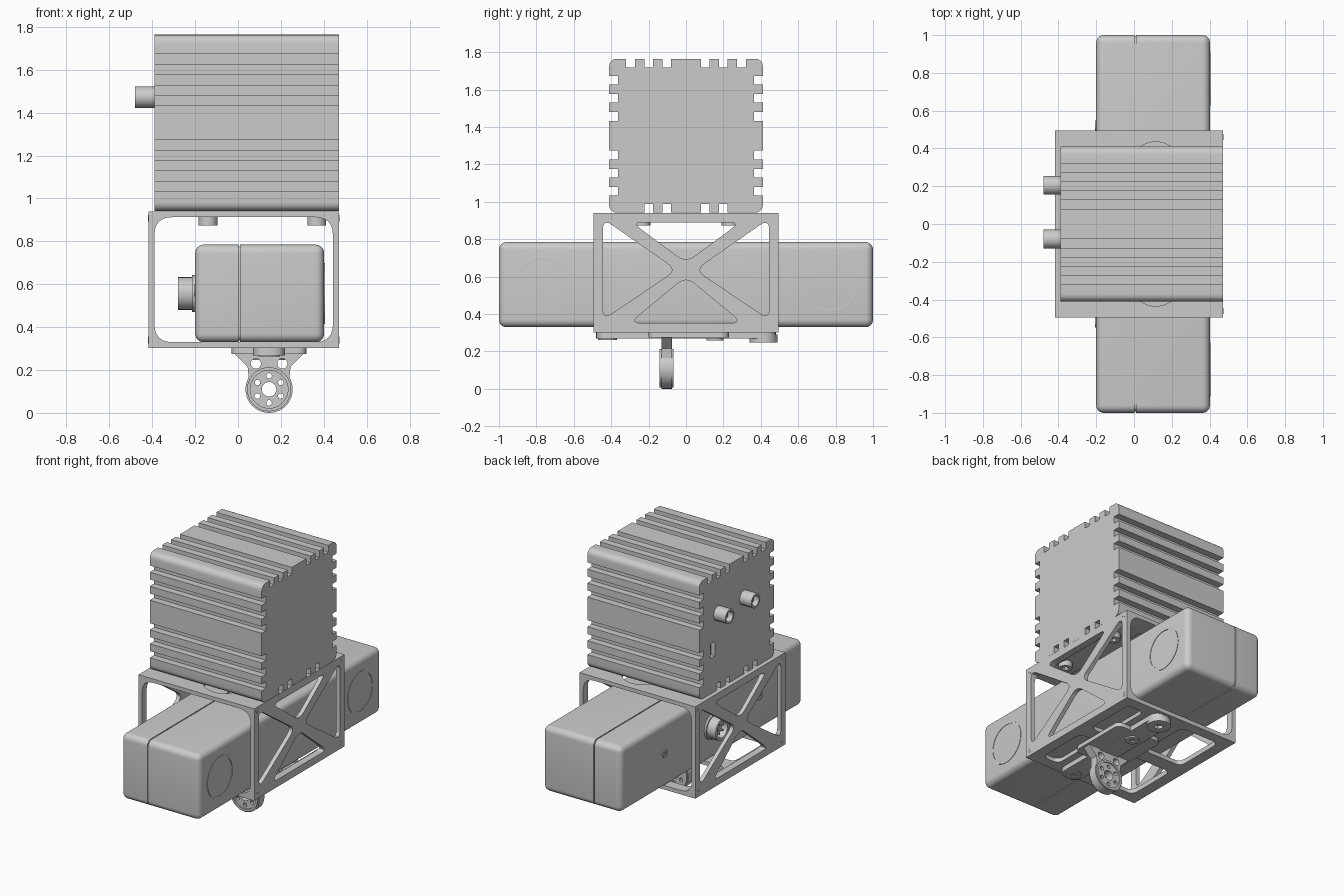
import bpy, bmesh, math
from mathutils import Vector, Matrix

if "Cube" in bpy.data.objects:
    bpy.data.objects.remove(bpy.data.objects["Cube"])

# Local (u, v, w) -> world: profile plane plus extrusion axis
AXES = {
    'X': Matrix(((0, 0, 1), (1, 0, 0), (0, 1, 0))),    # profile in y,z
    'Y': Matrix(((1, 0, 0), (0, 0, -1), (0, 1, 0))),   # profile in x,z
    'Z': Matrix.Identity(3),                           # profile in x,y
}


def circle(c, r, n=32, start=0.0):
    return [(c[0] + r * math.cos(start + 2 * math.pi * i / n),
             c[1] + r * math.sin(start + 2 * math.pi * i / n)) for i in range(n)]


def rounded(pts, r, n=6):
    out = []
    P = [Vector(p) for p in pts]
    for i, p in enumerate(P):
        a = p + (P[i - 1] - p).normalized() * r
        b = p + (P[(i + 1) % len(P)] - p).normalized() * r
        for k in range(n + 1):
            t = k / n
            out.append(tuple(a * (1 - t) ** 2 + p * 2 * t * (1 - t) + b * t * t))
    return out


def rect(u0, u1, v0, v1, r=0.0):
    pts = [(u0, v0), (u1, v0), (u1, v1), (u0, v1)]
    return rounded(pts, r) if r else pts


def evaluated_mesh(ob):
    dg = bpy.context.evaluated_depsgraph_get()
    dg.update()
    return bpy.data.meshes.new_from_object(ob.evaluated_get(dg))


def extrude(name, axis, lo, hi, *loops):
    """Solid from an outline and holes, spanning lo..hi along a world axis."""
    cu = bpy.data.curves.new(name + "_profile", 'CURVE')
    cu.dimensions, cu.fill_mode, cu.extrude = '2D', 'BOTH', (hi - lo) / 2
    for loop in loops:
        s = cu.splines.new('POLY')
        s.points.add(len(loop) - 1)
        for q, p in zip(s.points, loop):
            q.co = (p[0], p[1], 0, 1)
        s.use_cyclic_u = True
    tmp = bpy.data.objects.new(name + "_profile", cu)
    bpy.context.collection.objects.link(tmp)
    me = evaluated_mesh(tmp)
    bpy.data.objects.remove(tmp)
    M = AXES[axis]
    offset = Vector([(lo + hi) / 2 if a == axis else 0 for a in 'XYZ'])
    me.transform(Matrix.Translation(offset) @ M.to_4x4())
    bm = bmesh.new()
    bm.from_mesh(me)
    bmesh.ops.remove_doubles(bm, verts=bm.verts, dist=1e-5)
    bmesh.ops.recalc_face_normals(bm, faces=bm.faces)
    bm.to_mesh(me)
    bm.free()
    me.name = name
    ob = bpy.data.objects.new(name, me)
    bpy.context.collection.objects.link(ob)
    return ob


def cut(ob, *cutters):
    for c in cutters:
        m = ob.modifiers.new("cut", 'BOOLEAN')
        m.operation, m.solver, m.object = 'DIFFERENCE', 'EXACT', c
    me = evaluated_mesh(ob)
    ob.modifiers.clear()
    ob.data = me
    for c in cutters:
        bpy.data.objects.remove(c)


def half_shell(name, x0, x1, seam_x):
    """Box with every edge rounded except those round the seam face."""
    bm = bmesh.new()
    bmesh.ops.create_cube(bm, size=1)
    for v in bm.verts:
        v.co = ((x0 + x1) / 2 + v.co.x * (x1 - x0), v.co.y * 2, 0.557 + v.co.z * 0.455)
    edges = [e for e in bm.edges if any(abs(v.co.x - seam_x) > 1e-4 for v in e.verts)]
    bmesh.ops.bevel(bm, geom=edges, offset=0.04, segments=6, profile=0.5, affect='EDGES')
    me = bpy.data.meshes.new(name)
    bm.to_mesh(me)
    bm.free()
    bpy.context.collection.objects.link(bpy.data.objects.new(name, me))


# Finned housing: four grooved sides around a square
H, NW, ND, ZC = 0.411, 0.023, 0.047, 1.353
outline = []
for k in range(4):
    side = [(H - 0.04 + 0.04 * math.sin(a), H - 0.04 + 0.04 * math.cos(a))
            for a in [math.pi / 2 * (1 - i / 5) for i in range(6)]]
    offs = (0.2, 0.103) if k == 2 else (0.297, 0.2, 0.103)
    for c in list(offs) + [-o for o in reversed(offs)]:
        side += [(c + NW, H), (c + NW, H - ND), (c - NW, H - ND), (c - NW, H)]
    R = Matrix.Rotation(k * math.pi / 2, 2)
    outline += [tuple(R @ Vector(p) + Vector((0, ZC))) for p in side]
housing = extrude("finned_housing", 'X', -0.39, 0.47, outline)
cut(housing, extrude("port_cutter", 'X', -0.45, -0.36, rect(0.24, 0.29, 1.19, 1.29)))

# Two threaded sockets on the back of the housing
for i, y in enumerate((0.205, -0.08)):
    c = (y, 1.473)
    extrude(f"socket_{i}", 'X', -0.48, -0.38, circle(c, 0.05, 16), circle(c, 0.036, 16))
    extrude(f"socket_pin_{i}", 'X', -0.46, -0.38, circle(c, 0.012, 10))

# Open frame: tube cut into trusses on the sides, slots above and below
frame = extrude("truss_frame", 'Y', -0.495, 0.495, rect(-0.418, 0.472, 0.302, 0.94),
                rect(-0.39, 0.443, 0.33, 0.913, 0.085))
side_tris = [
    [(-0.29, 0.89), (0, 0.675), (0.29, 0.89)],
    [(-0.30, 0.352), (0.30, 0.352), (0, 0.60)],
    [(-0.445, 0.91), (-0.445, 0.37), (-0.05, 0.635)],
    [(0.445, 0.37), (0.445, 0.91), (0.05, 0.635)],
]
cutters = [extrude("truss_cutter", 'X', -0.6, 0.6, rounded(t, 0.06)) for t in side_tris]
for s in (-1, 1):
    cutters.append(extrude("top_cutter", 'Z', 0.88, 0.96, circle((0.115, s * 0.295), 0.14)))
    y0, y1 = sorted((s * 0.05, s * 0.42))
    for x0, x1 in ((-0.34, -0.04), (0.27, 0.40)):
        cutters.append(extrude("base_cutter", 'Z', 0.28, 0.36, rect(x0, x1, y0, y1, 0.05)))
cut(frame, *cutters)

# Frame screws: corner heads on the sides, large ones under the top plate
for sy in (-1, 1):
    for z in (0.908, 0.34):
        c = (sy * 0.46, z)
        for x in (-0.419, 0.469):
            extrude("corner_screw", 'X', x, x + 0.004, circle(c, 0.016, 16), circle(c, 0.008, 6))
    for x in (-0.14, 0.367):
        c = (x, sy * 0.235)
        extrude("top_screw", 'Z', 0.873, 0.925, circle(c, 0.044, 24), circle(c, 0.02, 6))

# Long rounded body in two shells with a seam core between
half_shell("body_rear_shell", -0.2, 0.003, 0.003)
half_shell("body_front_shell", 0.01, 0.402, 0.01)
extrude("seam_core", 'X', -0.02, 0.03, rect(-0.992, 0.992, 0.337, 0.777, 0.04))
for s in (-1, 1):
    c = (s * 0.77, 0.557)
    extrude("window_ring", 'X', 0.39, 0.405, circle(c, 0.143, 48), circle(c, 0.13, 48))
    extrude("body_screw", 'X', -0.206, -0.19, circle((s * 0.52, 0.57), 0.028, 20),
            circle((s * 0.52, 0.57), 0.012, 6))

# Round connector on the back of the body
c = (0, 0.557)
extrude("connector_shell", 'X', -0.28, -0.19, circle(c, 0.076), circle(c, 0.056))
extrude("connector_collar", 'X', -0.215, -0.19, circle(c, 0.086), circle(c, 0.07))
extrude("connector_core", 'X', -0.235, -0.19, circle(c, 0.06))
for p in circle(c, 0.032, 5):
    extrude("connector_pin", 'X', -0.265, -0.23, circle(p, 0.007, 8))

# Mounting bar under the frame with knob, screw and lug
MX = 0.145
extrude("mount_bar", 'Z', 0.268, 0.304, rect(MX - 0.075, MX + 0.075, -0.48, 0.48, 0.07))
extrude("mount_pad", 'Z', 0.275, 0.304, rect(-0.03, 0.32, -0.2, 0.23, 0.05))
for name, y, r, z in (("mount_knob", 0.415, 0.075, 0.247), ("mount_lug", -0.42, 0.05, 0.262),
                      ("mount_screw", 0.155, 0.045, 0.258)):
    extrude(name, 'Z', z, 0.29, circle((MX, y), r), circle((MX, y), r * 0.4, 6))

# Hanging eye: neck and drilled disc in one profile
eye = (MX, 0.11)
arc = [(MX + 0.11 * math.cos(a), 0.11 + 0.11 * math.sin(a))
       for a in [math.radians(150 + 240 * i / 30) for i in range(31)]]
neck = [(0.32, 0.304), (-0.03, 0.304), (-0.03, 0.29), (0.045, 0.215)] + arc \
    + [(0.245, 0.215), (0.32, 0.29)]
holes = [circle(eye, 0.034, 24), circle((0.083, 0.23), 0.024, 20), circle((0.207, 0.23), 0.024, 20)]
holes += [circle(p, 0.013, 12) for p in circle(eye, 0.063, 6, math.pi / 6)]
extrude("hanging_eye", 'Y', -0.132, -0.075, neck, *holes)
extrude("eye_rim", 'Y', -0.142, -0.068, circle(eye, 0.103, 40), circle(eye, 0.088, 40))

# Smooth the curved faces, keep edges sharp
bpy.ops.object.select_all(action='DESELECT')
for ob in bpy.context.scene.objects:
    ob.select_set(True)
    bpy.context.view_layer.objects.active = ob
bpy.ops.object.shade_smooth_by_angle(angle=math.radians(30))
